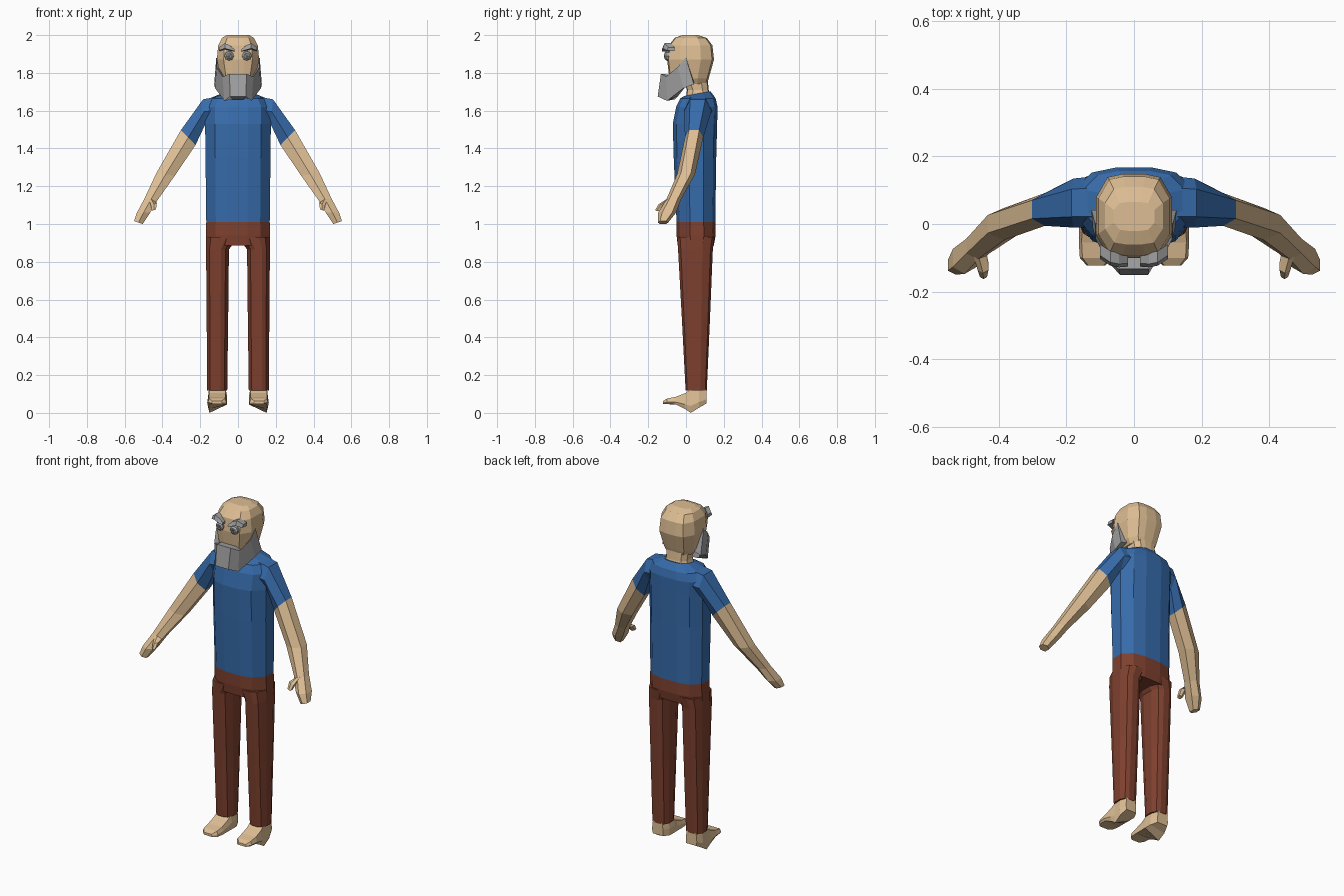
import bpy, bmesh, math
from mathutils import Vector


def material(name, rgb):
    m = bpy.data.materials.new(name)
    m.diffuse_color = (*rgb, 1)
    return m


SKIN = material("skin", (0.73, 0.515, 0.296))
SHIRT = material("blue shirt", (0.038, 0.15, 0.41))
PANTS = material("brown trousers", (0.21, 0.052, 0.028))
HAIR = material("grey hair", (0.36, 0.36, 0.36))
PUPIL = material("dark grey", (0.13, 0.13, 0.13))


def loft(name, rings, mat):
    """Skin a closed solid over a list of equal-length point rings."""
    bm = bmesh.new()
    vs = [[bm.verts.new(p) for p in r] for r in rings]
    n = len(rings[0])
    for a, b in zip(vs, vs[1:]):
        for i in range(n):
            j = (i + 1) % n
            bm.faces.new((a[i], a[j], b[j], b[i]))
    bm.faces.new(vs[0])
    bm.faces.new(vs[-1])
    bmesh.ops.recalc_face_normals(bm, faces=bm.faces)
    me = bpy.data.meshes.new(name)
    bm.to_mesh(me)
    bm.free()
    me.materials.append(mat)
    ob = bpy.data.objects.new(name, me)
    bpy.context.collection.objects.link(ob)
    return ob


# Half cross-sections: across 0..1, front-to-back 0..1
BODY = [(.3, 0), (.7, .08), (1, .35), (1, .7), (.72, .93), (.3, 1)]
HEAD = [(.3, 0), (.68, .03), (1, .27), (1, .72), (.7, .96), (.3, 1)]


def section(half, z, w, yf, yb, cx=0, tilt=0):
    """Symmetric horizontal ring; tilt raises the back edge."""
    full = half + [(-u, v) for u, v in reversed(half)]
    return [(cx + u * w, yf + v * (yb - yf), z + tilt * (v - .5)) for u, v in full]


def flip(rings, s):
    return [[(x * s, y, z) for x, y, z in r] for r in rings]


# Shirt body
loft("shirt_body", [section(BODY, *r) for r in [
    (1.01, .168, -.05, .155), (1.35, .172, -.065, .16), (1.53, .174, -.07, .165),
    (1.62, .175, -.052, .167), (1.665, .15, -.03, .157)]] +
    [section(BODY, 1.69, .078, -.01, .13, 0, .025)], SHIRT)

# Hips
loft("trouser_hips", [section(BODY, *r) for r in [
    (1.01, .168, -.05, .155), (.94, .17, -.05, .157), (.885, .168, -.044, .147)]], PANTS)

# Neck and head
loft("neck", [section(HEAD, 1.67, .08, .0, .13), section(HEAD, 1.71, .068, .005, .12),
              section(HEAD, 1.77, .07, -.02, .115)], SKIN)
loft("head", [section(HEAD, *r) for r in [
    (1.74, .075, -.07, .11), (1.77, .092, -.088, .12), (1.87, .112, -.1, .148),
    (1.945, .105, -.092, .14), (1.985, .085, -.06, .11), (2.0, .06, -.02, .065)]], SKIN)

# Beard: columns of outer top, outer bottom, inner bottom, inner top
half_beard = [
    [(.045, -.133, 1.795), (.042, -.15, 1.675), (.03, -.06, 1.66), (.045, -.08, 1.79)],
    [(.082, -.105, 1.78), (.072, -.1, 1.652), (.06, -.04, 1.68), (.07, -.07, 1.77)],
    [(.113, -.045, 1.83), (.122, -.012, 1.72), (.09, 0, 1.73), (.095, -.03, 1.82)],
    [(.115, .0, 1.88), (.126, .042, 1.74), (.085, .042, 1.75), (.1, .01, 1.87)]]
loft("beard", flip(half_beard[::-1], -1) + half_beard, HAIR)


def limb(rings):
    """Rings from front-view outer and inner points, y centre and depth."""
    out = []
    for ox, oz, ix, iz, yc, d in rings:
        o, i = Vector((ox, yc, oz)), Vector((ix, yc, iz))
        ring = []
        for t, v in [(0, -.28), (.5, -.5), (1, -.28), (1, .28), (.5, .5), (0, .28)]:
            p = o.lerp(i, t)
            ring.append((p.x, p.y + v * d, p.z))
        out.append(ring)
    return out


for s, side in ((1, "left"), (-1, "right")):
    # Sleeve, then bare arm with hand
    cuff = (.302, 1.497, .225, 1.418, .043, .097)
    loft(side + "_sleeve", flip(limb([
        (.12, 1.672, .12, 1.53, .065, .15), (.185, 1.66, .172, 1.53, .062, .145), cuff]), s), SHIRT)
    loft(side + "_arm", flip(limb([
        cuff, (.432, 1.27, .335, 1.255, .0, .095), (.495, 1.135, .427, 1.125, -.065, .078),
        (.535, 1.06, .465, 1.06, -.1, .095), (.55, 1.015, .505, 1.0, -.122, .055)]), s), SKIN)
    # Thumb
    loft(side + "_thumb", flip(limb([
        (.475, 1.14, .44, 1.12, -.075, .05), (.462, 1.1, .43, 1.11, -.125, .04),
        (.455, 1.07, .434, 1.078, -.148, .03)]), s), SKIN)

    # Trouser leg: slanted inner seam, tapering to the ankle
    leg = []
    for z, xi, xo, yf, yb in [(.93, .0, .169, -.047, .152), (.865, .048, .169, -.042, .142),
                              (.5, .052, .166, -.022, .127), (.118, .057, .163, -.002, .11)]:
        leg.append(section(BODY, z, (xo - xi) / 2, yf, yb, (xi + xo) / 2))
    loft(side + "_trouser_leg", flip(leg, s), PANTS)

    # Foot: sections from toe to heel, sole low on the outer edge
    foot = []
    for y, xi, xo, zt, zi, zo in [
            (-.122, .085, .14, .062, .048, .048), (-.1, .062, .16, .076, .046, .048),
            (-.055, .058, .163, .085, .045, .045), (-.005, .058, .162, .104, .045, .02),
            (.025, .057, .16, .125, .045, 0), (.07, .058, .162, .125, .045, .028),
            (.108, .075, .147, .125, .05, .05)]:
        w = xo - xi
        foot.append([(xi, y, zi), (xo - .08 * w, y, zo), (xo, y, zo + .3 * (zt - zo)),
                     (xo - .08 * w, y, zt), (xi + .08 * w, y, zt), (xi, y, zi + .5 * (zt - zi))])
    loft(side + "_foot", flip(foot, s), SKIN)

    # Eye with pupil plate
    def disc(y, r):
        return [(.047 + r * math.cos(a * math.pi / 4), y, 1.89 + r * math.sin(a * math.pi / 4))
                for a in range(8)]
    loft(side + "_eye", flip([disc(-.085, .026), disc(-.105, .025), disc(-.114, .015)], s), HAIR)
    loft(side + "_pupil", flip([disc(-.112, .009), disc(-.117, .008)], s), PUPIL)

    # Bushy arched eyebrow
    brow = []
    for x, y, z, h in [(.018, -.108, 1.918, .012), (.045, -.11, 1.932, .03),
                       (.07, -.105, 1.94, .034), (.1, -.085, 1.925, .02)]:
        brow.append([(x, y - .018, z - h * .3), (x, y - .008, z + h * .5),
                     (x, y + .025, z + h * .5), (x, y + .025, z - h * .5)])
    loft(side + "_eyebrow", flip(brow, s), HAIR)
